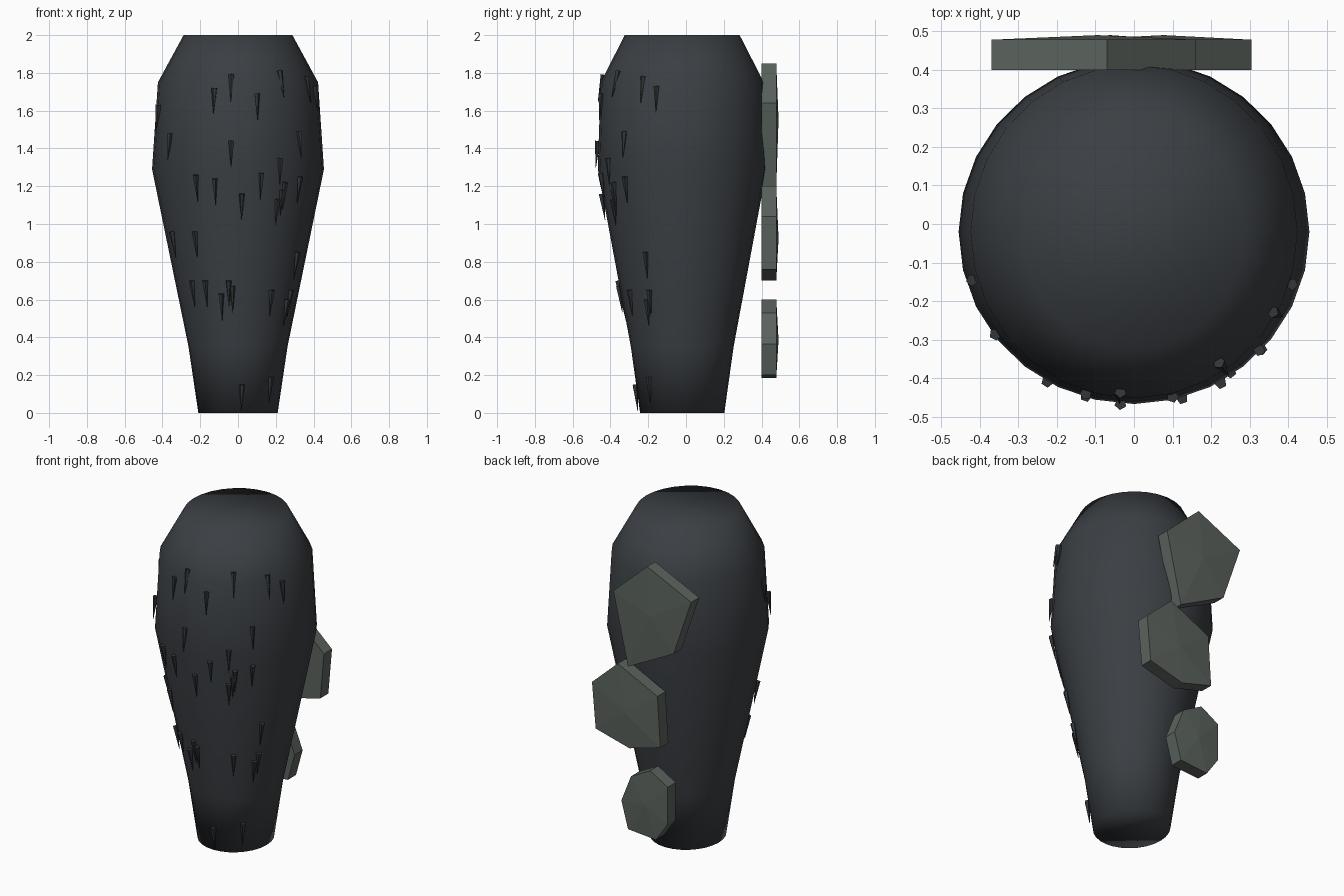
import bpy, bmesh, math
from mathutils import Vector

if "Cube" in bpy.data.objects:
    bpy.data.objects.remove(bpy.data.objects["Cube"])

def material(name, rgb):
    m = bpy.data.materials.new(name)
    m.diffuse_color = (*rgb, 1)
    m.use_nodes = True
    m.node_tree.nodes["Principled BSDF"].inputs["Base Color"].default_value = m.diffuse_color
    return m

DARK = material("dark_slate", (0.043, 0.049, 0.056))
THORN = material("charcoal", (0.032, 0.037, 0.040))
PLATE = material("grey_green", (0.105, 0.125, 0.110))

def finish(bm, name, mat, smooth=False):
    bmesh.ops.recalc_face_normals(bm, faces=bm.faces)
    me = bpy.data.meshes.new(name)
    bm.to_mesh(me)
    bm.free()
    me.materials.append(mat)
    for p in me.polygons:
        p.use_smooth = smooth
    ob = bpy.data.objects.new(name, me)
    bpy.context.collection.objects.link(ob)
    return ob

# body profile: height, x radius, y radius
PROFILE = [(0.0, 0.21, 0.223), (0.35, 0.262, 0.272), (1.29, 0.455, 0.447),
           (1.75, 0.424, 0.432), (2.0, 0.288, 0.304)]
CY, SIDES = -0.02, 28

def radii(z):
    for (z0, a0, b0), (z1, a1, b1) in zip(PROFILE, PROFILE[1:]):
        if z <= z1:
            t = max(0, (z - z0) / (z1 - z0))
            return a0 + (a1 - a0) * t, b0 + (b1 - b0) * t
    return PROFILE[-1][1:]

# body: lofted rings with end caps
bm = bmesh.new()
rings = []
for z, rx, ry in PROFILE:
    rings.append([bm.verts.new((rx * math.cos(2 * math.pi * i / SIDES),
                                CY + ry * math.sin(2 * math.pi * i / SIDES), z))
                  for i in range(SIDES)])
for lo, hi in zip(rings, rings[1:]):
    for i in range(SIDES):
        j = (i + 1) % SIDES
        bm.faces.new((lo[i], lo[j], hi[j], hi[i]))
bm.faces.new(rings[0][::-1])
bm.faces.new(rings[-1])
finish(bm, "body", DARK, True)

# thorns: thin cones hanging point-down on the front (x, top z)
SPOTS = [(-.125, 1.72), (-.035, 1.79), (.10, 1.69), (.22, 1.81), (.36, 1.78),
         (.41, 1.73), (-.42, 1.63), (-.36, 1.48), (-.035, 1.44), (.325, 1.49),
         (.225, 1.35), (-.225, 1.26), (-.125, 1.24), (.125, 1.27), (.33, 1.25),
         (.25, 1.22), (.235, 1.18), (.21, 1.13), (.02, 1.16), (-.35, .96),
         (-.23, .96), (.315, .85), (-.245, .70), (-.175, .70), (-.09, .63),
         (-.05, .70), (-.03, .67), (.18, .65), (.28, .65), (.26, .60),
         (.175, .19), (.02, .15)]

def on_surface(ang, z, out):
    rx, ry = radii(z)
    return Vector(((rx + out) * math.sin(ang), CY - (ry + out) * math.cos(ang), z))

bm = bmesh.new()
for x, z in SPOTS:
    ang = math.asin(max(-1, min(1, x / (radii(z)[0] + 0.006))))
    base = on_surface(ang, z, 0.006)
    tip = on_surface(ang, z - 0.14, 0.012)
    axis = tip - base
    rot = axis.to_track_quat('Z', 'Y').to_matrix().to_4x4()
    rot.translation = (base + tip) / 2
    bmesh.ops.create_cone(bm, cap_ends=True, segments=5, radius1=0.016,
                          radius2=0.001, depth=axis.length, matrix=rot)
finish(bm, "thorns", THORN)

# back plates: polygon slabs with a slightly raised centre (x, z outline)
def plate(name, outline):
    bm = bmesh.new()
    n = len(outline)
    inner = [bm.verts.new((x, 0.40, z)) for x, z in outline]
    outer = [bm.verts.new((x, 0.478, z)) for x, z in outline]
    mid = bm.verts.new((sum(p[0] for p in outline) / n, 0.49,
                        sum(p[1] for p in outline) / n))
    bm.faces.new(inner)
    for i in range(n):
        j = (i + 1) % n
        bm.faces.new((inner[i], inner[j], outer[j], outer[i]))
        bm.faces.new((outer[i], outer[j], mid))
    finish(bm, name, PLATE)

plate("upper_plate", [(-.07, 1.85), (.16, 1.64), (.06, 1.20), (-.25, 1.36), (-.37, 1.71)])
plate("middle_plate", [(.305, 1.04), (.13, 1.20), (-.14, 1.07), (-.16, .76),
                       (.05, .70), (.28, .76)])
plate("lower_plate", [(.105, .365), (.04, .53), (-.09, .60), (-.21, .53),
                      (-.21, .30), (-.13, .185), (.06, .20)])
